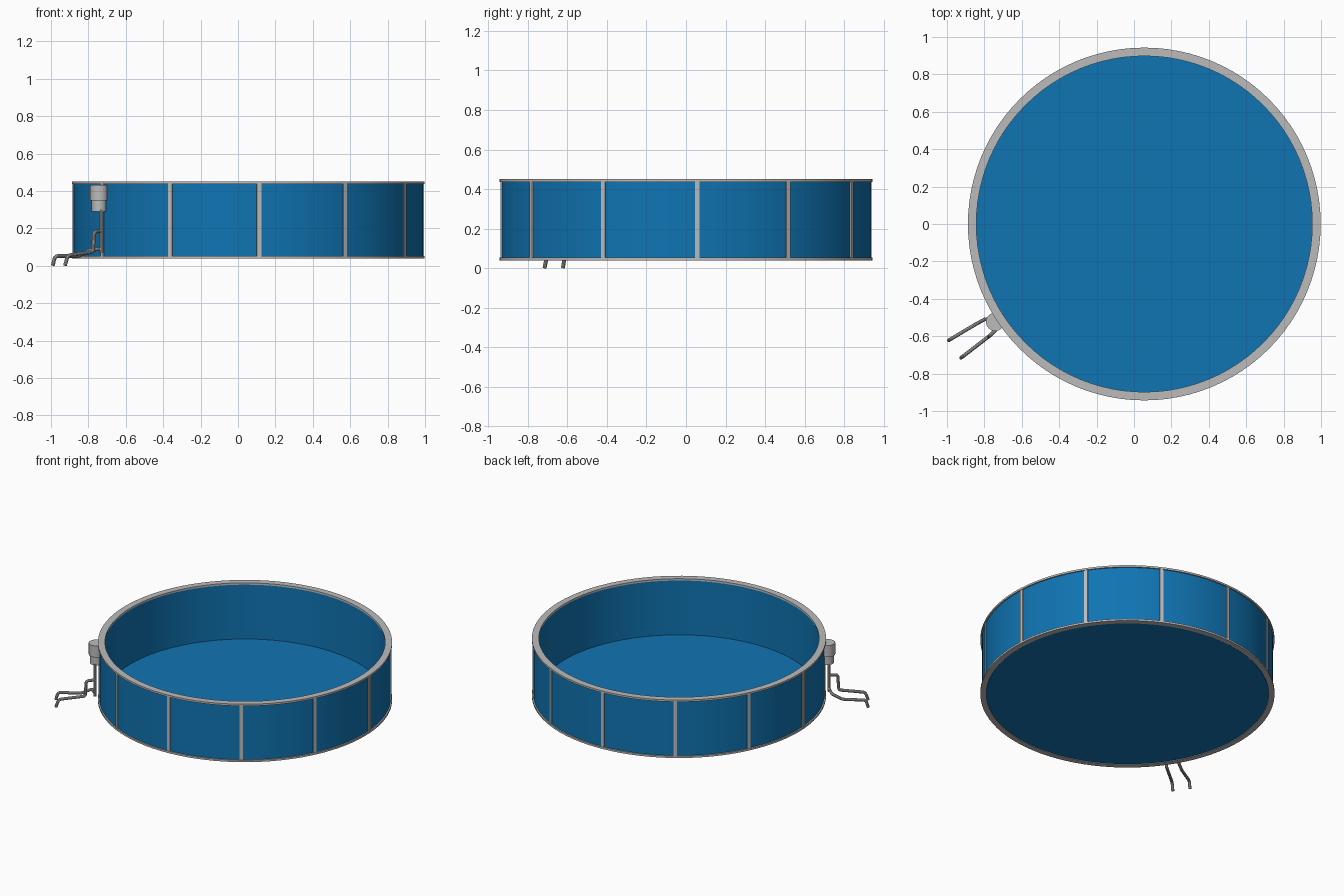
import bpy, bmesh, math
from mathutils import Vector

if "Cube" in bpy.data.objects:
    bpy.data.objects.remove(bpy.data.objects["Cube"], do_unlink=True)

CENTRE = Vector((0.055, 0, 0))
SEGMENTS = 96
POSTS = 12


def material(name, colour):
    m = bpy.data.materials.new(name)
    m.use_nodes = True
    m.diffuse_color = colour
    m.node_tree.nodes["Principled BSDF"].inputs["Base Color"].default_value = colour
    return m


blue = material("pool blue", (0.005, 0.175, 0.45, 1))
grey = material("light grey", (0.5, 0.5, 0.5, 1))


def finish(obj, mat):
    obj.data.materials.append(mat)
    bpy.ops.object.select_all(action="DESELECT")
    obj.select_set(True)
    bpy.context.view_layer.objects.active = obj
    bpy.ops.object.shade_smooth_by_angle(angle=math.radians(35))


def make_object(name, bm, mat, location):
    bmesh.ops.recalc_face_normals(bm, faces=bm.faces)
    mesh = bpy.data.meshes.new(name)
    bm.to_mesh(mesh)
    bm.free()
    obj = bpy.data.objects.new(name, mesh)
    obj.location = location
    bpy.context.collection.objects.link(obj)
    finish(obj, mat)


def ring(name, inner, outer, low, high, mat):
    """Closed rectangular band spun about the pool axis."""
    bm = bmesh.new()
    corners = [(inner, low), (outer, low), (outer, high), (inner, high)]
    loops = []
    for i in range(SEGMENTS):
        a = math.tau * i / SEGMENTS
        loops.append([bm.verts.new((r * math.cos(a), r * math.sin(a), z)) for r, z in corners])
    for i, here in enumerate(loops):
        after = loops[(i + 1) % SEGMENTS]
        for k in range(4):
            n = (k + 1) % 4
            bm.faces.new((here[k], after[k], after[n], here[n]))
    make_object(name, bm, mat, CENTRE)


def cylinder(name, radius, low, high, x, y, mat, sides=32):
    bm = bmesh.new()
    bmesh.ops.create_cone(bm, cap_ends=True, segments=sides, radius1=radius,
                          radius2=radius, depth=high - low)
    make_object(name, bm, mat, (x, y, (low + high) / 2))


def pipe(name, points, radius=0.01, bend=0.018):
    """Round pipe along a path with rounded bends."""
    pts = [Vector(p) for p in points]
    path = [pts[0]]
    for before, p, after in zip(pts, pts[1:], pts[2:]):
        a = p + (before - p).normalized() * min(bend, (before - p).length / 2)
        b = p + (after - p).normalized() * min(bend, (after - p).length / 2)
        for i in range(6):
            t = i / 5
            path.append(a * (1 - t) ** 2 + p * (2 * t * (1 - t)) + b * t ** 2)
    path.append(pts[-1])
    curve = bpy.data.curves.new(name, "CURVE")
    curve.dimensions = "3D"
    curve.bevel_depth = radius
    curve.bevel_resolution = 3
    curve.use_fill_caps = True
    spline = curve.splines.new("POLY")
    spline.points.add(len(path) - 1)
    for sp, p in zip(spline.points, path):
        sp.co = (*p, 1)
    obj = bpy.data.objects.new(name, curve)
    bpy.context.collection.objects.link(obj)
    bpy.ops.object.select_all(action="DESELECT")
    obj.select_set(True)
    bpy.context.view_layer.objects.active = obj
    bpy.ops.object.convert(target="MESH")
    finish(bpy.context.object, grey)


# Pool shell
ring("pool_wall", 0.9, 0.934, 0.046, 0.444, blue)
cylinder("pool_floor", 0.902, 0.042, 0.052, CENTRE.x, 0, blue, SEGMENTS)
ring("top_rim", 0.898, 0.943, 0.437, 0.45, grey)
ring("bottom_rim", 0.905, 0.943, 0.04, 0.053, grey)

# Upright posts around the wall
for i in range(POSTS):
    a = math.radians(3.5) + math.tau * i / POSTS
    bm = bmesh.new()
    bmesh.ops.create_cube(bm, size=1)
    bmesh.ops.scale(bm, vec=(0.014, 0.024, 0.39), verts=bm.verts)
    make_object(f"wall_post_{i + 1}", bm, grey,
                CENTRE + Vector((0.933 * math.cos(a), 0.933 * math.sin(a), 0.245)))
    bpy.context.object.rotation_euler.z = a

# Skimmer hanging on the outside
SX, SY = -0.742, -0.523
cylinder("skimmer_basket", 0.049, 0.35, 0.432, SX, SY, grey)
cylinder("skimmer_neck", 0.04, 0.29, 0.35, SX, SY, grey)

# Pipework leaving the skimmer
stem = (-0.73, -0.555)
pipe("skimmer_stem", [(*stem, 0.3), (*stem, 0.07)])
pipe("upper_hose", [(*stem, 0.185), (-0.77, -0.597, 0.182), (-0.775, -0.6, 0.075),
                    (-0.91, -0.704, 0.055), (-0.925, -0.715, 0.002)])
pipe("lower_hose", [(*stem, 0.09), (-0.79, -0.505, 0.085), (-0.85, -0.538, 0.052),
                    (-0.978, -0.614, 0.052), (-0.99, -0.622, 0.002)])
